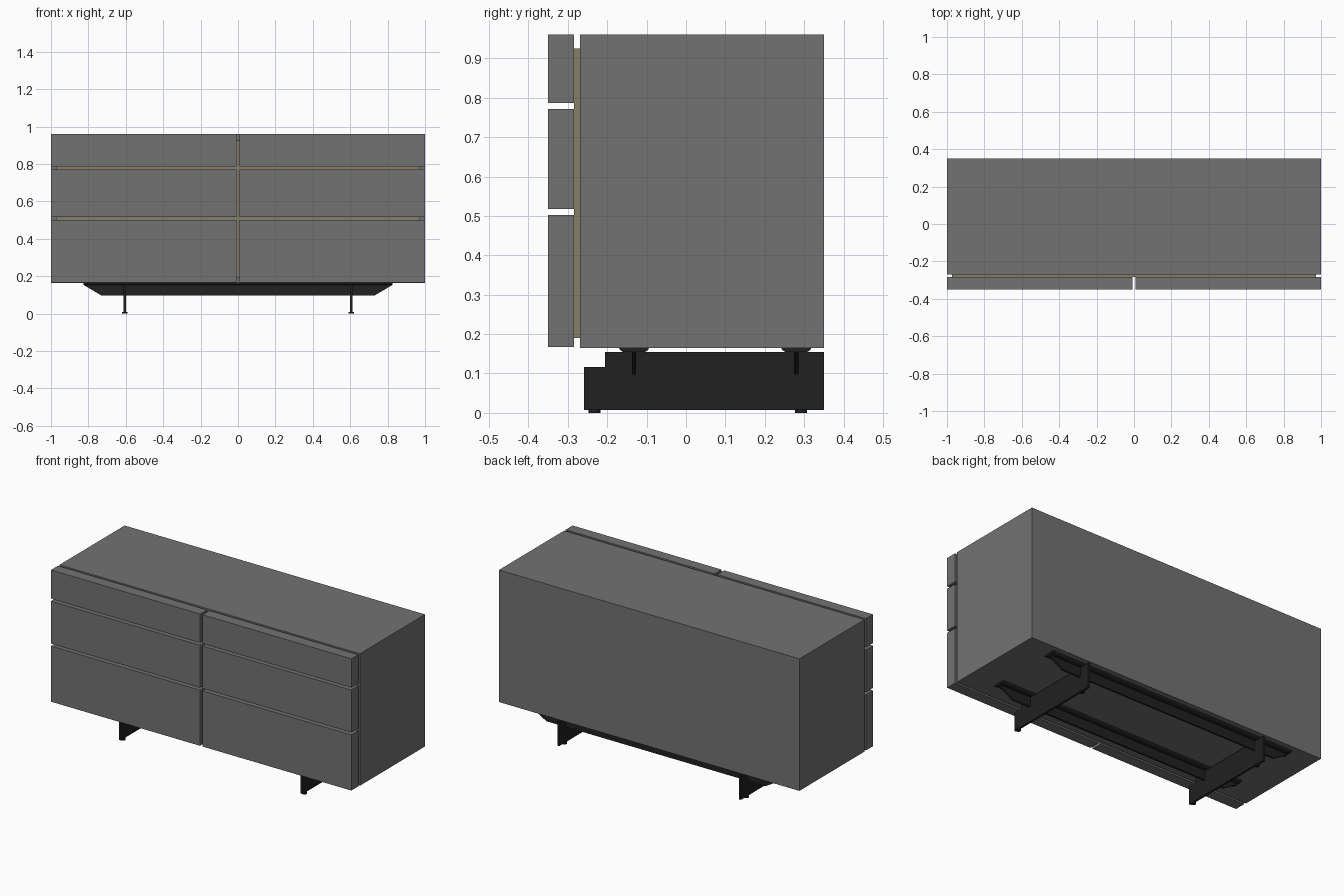
import bpy, bmesh
from mathutils import Vector

old = bpy.data.objects.get("Cube")
if old:
    bpy.data.objects.remove(old, do_unlink=True)


def material(name, rgb):
    m = bpy.data.materials.new(name)
    m.use_nodes = True
    m.diffuse_color = (*rgb, 1)
    m.node_tree.nodes["Principled BSDF"].inputs["Base Color"].default_value = (*rgb, 1)
    return m


GREY = material("grey lacquer", (0.17, 0.17, 0.17))
TAN = material("tan wood", (0.24, 0.21, 0.14))
BLACK = material("black metal", (0.015, 0.015, 0.015))


def prism(name, profile, axis, start, end, mat):
    """Extrude a profile along x (profile is y, z) or along y (profile is x, z)."""
    bm = bmesh.new()
    place = (lambda a, b: (start, a, b)) if axis == "x" else (lambda a, b: (a, start, b))
    face = bm.faces.new([bm.verts.new(place(a, b)) for a, b in profile])
    out = bmesh.ops.extrude_face_region(bm, geom=[face])
    shift = Vector((end - start, 0, 0) if axis == "x" else (0, end - start, 0))
    verts = [g for g in out["geom"] if isinstance(g, bmesh.types.BMVert)]
    bmesh.ops.translate(bm, verts=verts, vec=shift)
    bmesh.ops.recalc_face_normals(bm, faces=bm.faces)
    mesh = bpy.data.meshes.new(name)
    bm.to_mesh(mesh)
    bm.free()
    mesh.materials.append(mat)
    obj = bpy.data.objects.new(name, mesh)
    bpy.context.collection.objects.link(obj)
    return obj


def box(name, x, y, z, mat):
    profile = [(y[0], z[0]), (y[1], z[0]), (y[1], z[1]), (y[0], z[1])]
    return prism(name, profile, "x", x[0], x[1], mat)


# Cabinet and the recessed panel behind the drawer fronts
box("cabinet_body", (-1, 1), (-0.269, 0.35), (0.165, 0.96), GREY)
box("recessed_panel", (-0.973, 0.973), (-0.284, -0.269), (0.19, 0.925), TAN)

# Two columns of three drawer fronts
rows = {"bottom": (0.167, 0.502), "middle": (0.517, 0.772), "top": (0.787, 0.96)}
for side, x in (("right", (-1, -0.008)), ("left", (0.008, 1))):
    for row, z in rows.items():
        box(f"{row}_{side}_drawer_front", x, (-0.35, -0.284), z, GREY)

# T-section rails under the cabinet, with tapered ends
for place, y in (("front", -0.132), ("back", 0.28)):
    flange = [(y - 0.038, 0.165), (y + 0.038, 0.165), (y + 0.036, 0.16),
              (y + 0.027, 0.154), (y - 0.027, 0.154), (y - 0.036, 0.16)]
    prism(f"{place}_rail_flange", flange, "x", -0.826, 0.826, BLACK)
    web = [(-0.826, 0.154), (-0.73, 0.097), (0.73, 0.097), (0.826, 0.154)]
    prism(f"{place}_rail_web", web, "y", y - 0.0055, y + 0.0055, BLACK)

# Notched plate legs with round feet
for side, x in (("right", -0.605), ("left", 0.605)):
    plate = [(-0.259, 0.007), (0.35, 0.007), (0.35, 0.154),
             (-0.205, 0.154), (-0.205, 0.117), (-0.259, 0.117)]
    prism(f"{side}_leg_plate", plate, "x", x - 0.006, x + 0.006, BLACK)
    for place, y in (("front", -0.232), ("back", 0.292)):
        bpy.ops.mesh.primitive_cylinder_add(vertices=24, radius=0.015, depth=0.008,
                                            location=(x, y, 0.004))
        foot = bpy.context.object
        foot.name = f"{place}_{side}_foot"
        foot.data.materials.append(BLACK)
        bpy.ops.object.shade_smooth_by_angle()
